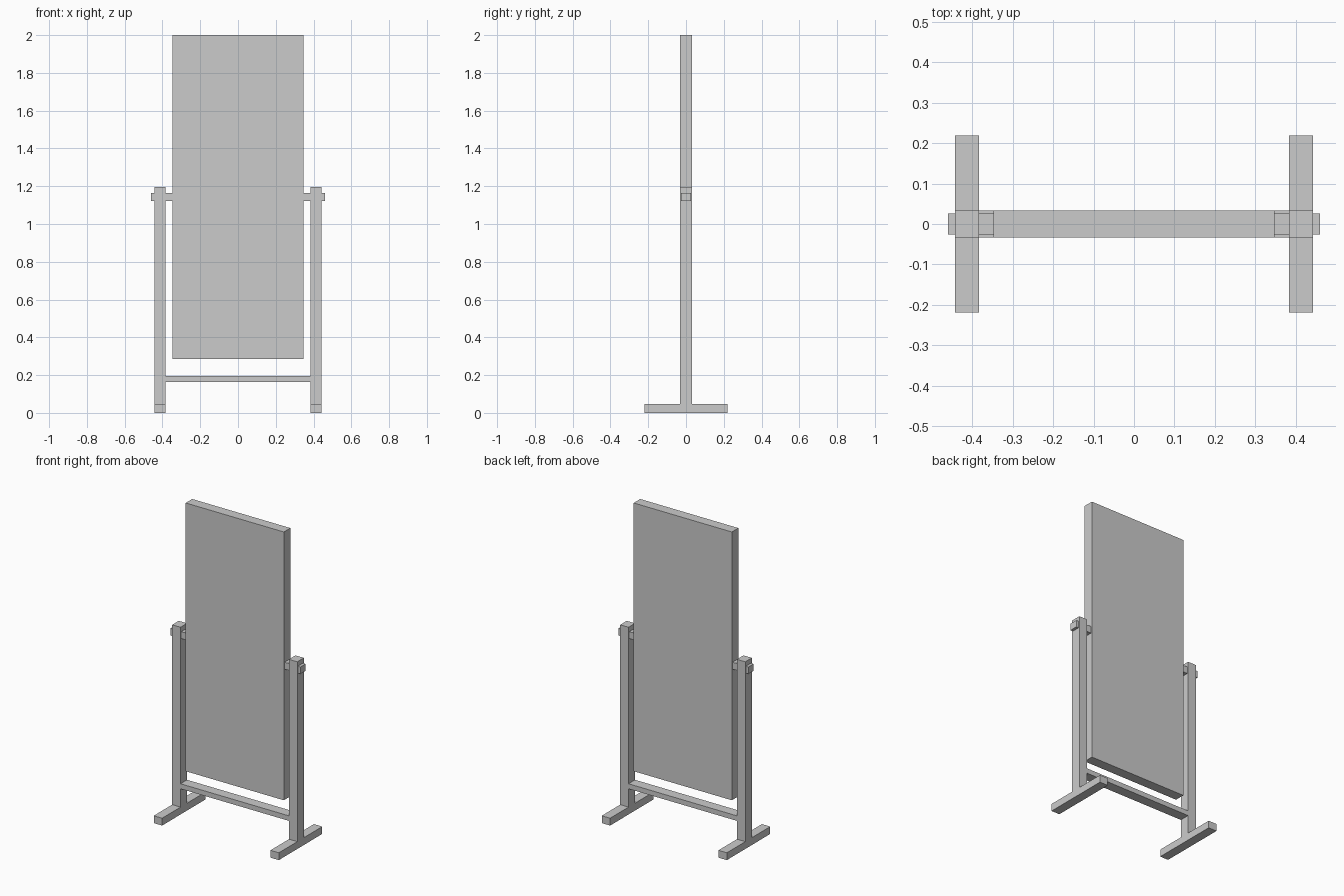
import bpy

if "Cube" in bpy.data.objects:
    bpy.data.objects.remove(bpy.data.objects["Cube"])


def box(name, x, y, z):
    """Box spanning the given (min, max) ranges."""
    spans = (x, y, z)
    centre = [(a + b) / 2 for a, b in spans]
    bpy.ops.mesh.primitive_cube_add(size=1, location=centre)
    obj = bpy.context.object
    obj.name = name
    obj.scale = [b - a for a, b in spans]
    bpy.ops.object.transform_apply(location=True, rotation=False, scale=True)
    return obj


def mirrored_box(name, x, y, z):
    """Box on the right side plus its mirror copy on the left."""
    obj = box(name, x, y, z)
    mod = obj.modifiers.new("mirror", 'MIRROR')
    mod.use_axis[0] = True
    return obj


depth = (-0.033, 0.033)
post_x = (0.383, 0.442)

# Tilting mirror panel
box("mirror_panel", (-0.347, 0.347), depth, (0.286, 2.0))

# Stand: feet, uprights and lower rail
mirrored_box("feet", post_x, (-0.219, 0.219), (0.0, 0.047))
mirrored_box("uprights", post_x, depth, (0.047, 1.196))
box("lower_rail", (-0.383, 0.383), depth, (0.164, 0.196))

# Pivot pins: inner stub to the panel and outer end beyond the upright
pin_y, pin_z = (-0.026, 0.026), (1.121, 1.165)
mirrored_box("inner_pivots", (0.347, 0.383), pin_y, pin_z)
mirrored_box("outer_pivots", (0.442, 0.460), pin_y, pin_z)
